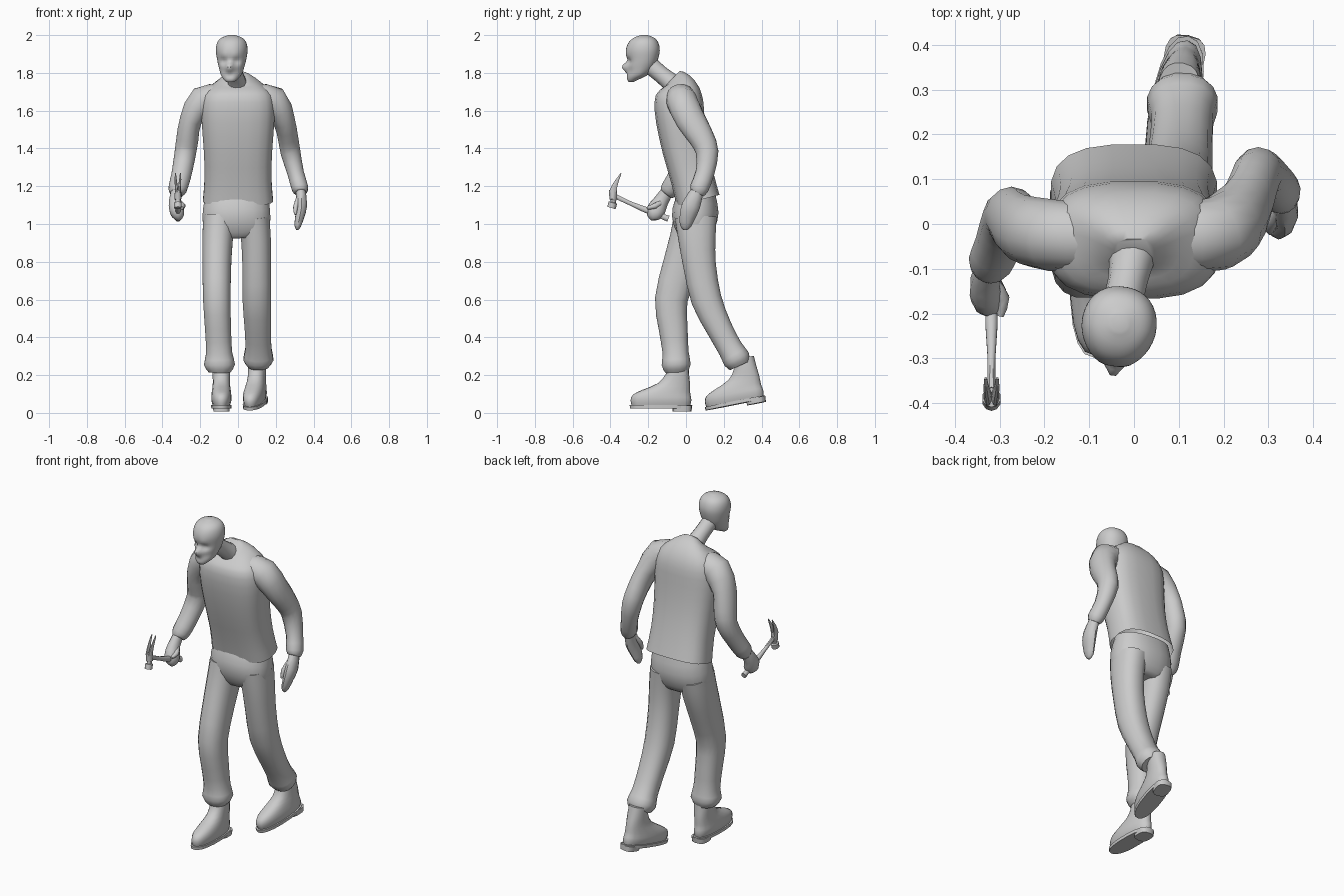
import bpy, bmesh, math
from mathutils import Vector, Matrix


def catmull(rows, steps):
    """Smoothly resample a list of equal-length tuples."""
    out = []
    for i in range(len(rows) - 1):
        a, b, c, d = (rows[max(i - 1, 0)], rows[i], rows[i + 1], rows[min(i + 2, len(rows) - 1)])
        for s in range(steps):
            t = s / steps
            out.append([0.5 * (2 * q + (r - p) * t + (2 * p - 5 * q + 4 * r - w) * t * t
                               + (3 * q - p - 3 * r + w) * t ** 3) for p, q, r, w in zip(a, b, c, d)])
    return out + [list(rows[-1])]


def loft(name, rows, n=14, power=2.0, steps=2, flat=False, caps=(True, True),
         ref=(0, 1, 0), matrix=None, warp=None, angle=50):
    """Skin rings (x, y, z, radius_side, radius_ref) that follow a path."""
    rows = catmull(rows, steps) if steps > 1 else rows
    ctr = [Vector(r[:3]) for r in rows]
    bm = bmesh.new()
    rings = []
    for i, r in enumerate(rows):
        t = Vector((0, 0, 1)) if flat else (ctr[min(i + 1, len(ctr) - 1)] - ctr[max(i - 1, 0)]).normalized()
        v = Vector(ref)
        v = (v - t * v.dot(t)).normalized()
        u = v.cross(t)
        ring = []
        for k in range(n):
            a = 2 * math.pi * (k + 0.5) / n
            c, s = math.cos(a), math.sin(a)
            c = math.copysign(abs(c) ** (2 / power), c)
            s = math.copysign(abs(s) ** (2 / power), s)
            p = ctr[i] + u * c * max(r[3], 0.001) + v * s * max(r[4], 0.001)
            ring.append(bm.verts.new(warp(p) if warp else p))
        rings.append(ring)
    for a, b in zip(rings, rings[1:]):
        for k in range(n):
            bm.faces.new((a[k], a[(k + 1) % n], b[(k + 1) % n], b[k]))
    for use, ring in zip(caps, (rings[0], rings[-1])):
        if use:
            bm.faces.new(ring)
    bmesh.ops.recalc_face_normals(bm, faces=bm.faces)
    if matrix:
        bm.transform(matrix)
    me = bpy.data.meshes.new(name)
    bm.to_mesh(me)
    bm.free()
    ob = bpy.data.objects.new(name, me)
    bpy.context.collection.objects.link(ob)
    bpy.ops.object.select_all(action='DESELECT')
    ob.select_set(True)
    bpy.context.view_layer.objects.active = ob
    bpy.ops.object.shade_smooth_by_angle(angle=math.radians(angle))
    return ob


# Shirt body, open at the hem
loft("shirt", [(0, .064, 1.125, .187, .118), (0, .032, 1.25, .178, .116), (0, -.005, 1.4, .183, .122),
               (0, -.03, 1.55, .194, .13), (0, -.038, 1.65, .192, .13), (0, -.04, 1.71, .165, .112),
               (0, -.052, 1.755, .1, .078), (0, -.068, 1.775, .045, .05)],
     n=20, power=2.8, caps=(False, True))

# Sleeves with cuffs
loft("left_sleeve", [(.09, -.03, 1.675, .065, .075), (.185, -.022, 1.65, .083, .083), (.242, .025, 1.55, .06, .08),
                     (.264, .08, 1.46, .055, .068), (.278, .112, 1.38, .054, .06), (.305, .1, 1.27, .045, .05),
                     (.328, .07, 1.19, .045, .05), (.332, .058, 1.165, .032, .038)])
loft("right_sleeve", [(-.09, -.03, 1.675, .065, .075), (-.185, -.025, 1.65, .083, .08), (-.25, -.01, 1.55, .06, .076),
                      (-.268, .01, 1.45, .06, .07), (-.28, .015, 1.37, .058, .062), (-.3, -.04, 1.26, .054, .052),
                      (-.32, -.085, 1.185, .05, .05), (-.325, -.103, 1.16, .034, .038)])

# Relaxed left hand
loft("left_hand", [(.332, .062, 1.18, .026, .033), (.337, .028, 1.1, .03, .048), (.327, .008, 1.04, .025, .042),
                   (.316, -.002, .99, .018, .03), (.314, -.002, .968, .006, .01)], n=10)
loft("left_thumb", [(.322, .03, 1.14, .014, .016), (.305, -.005, 1.09, .014, .014), (.304, -.018, 1.05, .006, .007)], n=8)

# Right hand gripping the hammer
loft("right_hand", [(-.325, -.095, 1.18, .028, .032), (-.333, -.132, 1.12, .034, .04), (-.325, -.158, 1.075, .04, .05),
                    (-.317, -.165, 1.04, .032, .04), (-.315, -.165, 1.02, .012, .018)], n=10)
loft("right_thumb", [(-.315, -.13, 1.115, .014, .014), (-.293, -.165, 1.095, .016, .016),
                     (-.298, -.205, 1.085, .008, .008)], n=8, ref=(0, 0, 1))

# Hammer: handle, neck and striking face, two claw prongs
HX = -.318
loft("hammer_handle", [(HX, -.093, 1.028, .016, .018), (HX, -.13, 1.042, .013, .016), (HX, -.22, 1.078, .015, .017),
                       (HX, -.29, 1.107, .01, .012), (HX, -.392, 1.155, .011, .014)], n=8, ref=(0, 0, 1))
loft("hammer_head", [(HX, -.395, 1.085, .021, .023), (HX, -.387, 1.112, .021, .023), (HX, -.386, 1.115, .014, .015),
                     (HX, -.384, 1.128, .014, .015), (HX, -.384, 1.132, .019, .021), (HX, -.387, 1.18, .017, .022)],
     n=10, steps=1)
for side in (-1, 1):
    loft("hammer_claw", [(HX + side * .007, -.388, 1.165, .009, .022), (HX + side * .009, -.378, 1.2, .008, .016),
                         (HX + side * .012, -.362, 1.235, .006, .009), (HX + side * .013, -.344, 1.268, .003, .003)],
         n=8)

# Trousers: seat and both legs
loft("trouser_seat", [(-.005, .058, 1.16, .165, .1), (-.008, .05, 1.07, .18, .124), (-.008, .042, .99, .178, .112),
                      (-.008, .035, .945, .155, .085), (-.008, .035, .93, .09, .06)], n=20, power=2.3)
loft("right_leg", [(-.1, .045, 1.03, .085, .112), (-.108, .02, .92, .082, .108), (-.112, -.025, .78, .077, .1),
                   (-.112, -.078, .6, .074, .088), (-.106, -.068, .45, .07, .078), (-.1, -.055, .32, .07, .07),
                   (-.098, -.052, .255, .083, .078), (-.098, -.05, .215, .058, .06)], n=16, power=2.3)
loft("left_leg", [(.083, .052, 1.03, .085, .112), (.095, .058, .92, .08, .1), (.099, .072, .78, .077, .088),
                  (.1, .108, .6, .077, .082), (.105, .175, .45, .071, .07), (.108, .235, .34, .07, .067),
                  (.108, .268, .285, .08, .074), (.108, .285, .25, .058, .058)], n=16, power=2.3)


# Boots: upper, sole and heel block built flat, then placed
def boot(side, matrix):
    loft(side + "_boot", [(0, -.0875, .03, .046, .155), (0, -.0875, .06, .054, .161), (0, -.083, .09, .053, .151),
                          (0, -.058, .115, .05, .125), (0, -.018, .15, .046, .084), (0, 0, .2, .047, .061),
                          (0, .002, .25, .046, .056)], n=18, power=2.3, flat=True, matrix=matrix)
    loft(side + "_sole", [(0, -.0875, .016, .054, .164), (0, -.0875, .034, .055, .166)],
         n=18, power=2.4, steps=1, flat=True, matrix=matrix)
    loft(side + "_heel", [(0, .024, 0, .043, .05), (0, .026, .03, .046, .052)],
         n=14, power=3, steps=1, flat=True, matrix=matrix)


boot("right", Matrix.Translation((-.088, -.045, .008)))
boot("left", Matrix.Translation((.108, .35, .045)) @ Matrix.Rotation(math.radians(-11), 4, 'Z')
     @ Matrix.Rotation(math.radians(11), 4, 'X'))

# Neck
loft("neck", [(0, -.03, 1.7, .065, .06), (-.005, -.075, 1.745, .052, .052), (-.015, -.13, 1.79, .044, .045),
              (-.028, -.19, 1.84, .045, .048)], n=12)

# Head slices: height, front, back, half width
slices = [(1.752, -.072, -.045, .022), (1.765, -.08, -.02, .038), (1.79, -.083, .03, .056), (1.83, -.085, .065, .068),
          (1.87, -.08, .083, .077), (1.92, -.086, .093, .084), (1.96, -.072, .085, .077),
          (1.985, -.045, .065, .056), (2.0, -.008, .03, .018)]
# Face features: x, height, spread, depth (negative = outwards)
bumps = [(-.033, 1.862, .015, .016), (.033, 1.862, .015, .016), (0, 1.825, .014, -.022), (0, 1.845, .011, -.014),
         (-.03, 1.888, .015, -.006), (.03, 1.888, .015, -.006), (0, 1.79, .012, .006),
         (-.042, 1.812, .016, .008), (.042, 1.812, .016, .008)]


def face(p):
    if p.y < 0:
        p.x *= 1 + 1.2 * p.y
        p.y += sum(d * math.exp(-((p.x - x) ** 2 + (p.z - z) ** 2) / (2 * s * s)) for x, z, s, d in bumps)
    return p


loft("head", [(0, (f + b) / 2, z, w, (b - f) / 2) for z, f, b, w in slices], n=36, steps=4, power=2.2, flat=True,
     warp=face, matrix=Matrix.Translation((-.034, -.232, 0)) @ Matrix.Rotation(math.radians(-7), 4, 'Z'))
